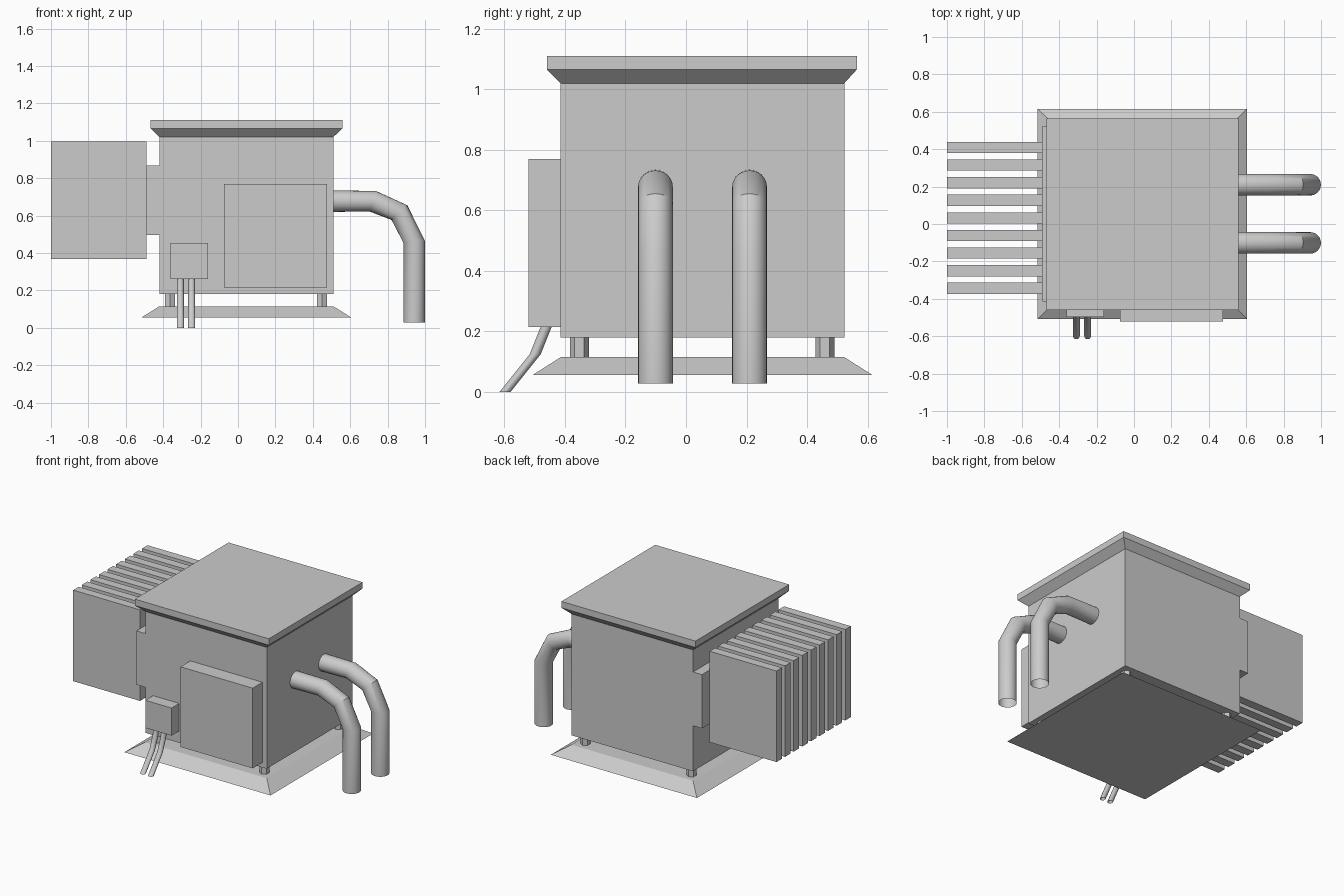
import bpy, bmesh, math
from mathutils import Vector

if "Cube" in bpy.data.objects:
    bpy.data.objects.remove(bpy.data.objects["Cube"])


def finish(name, bm, smooth=False):
    bmesh.ops.recalc_face_normals(bm, faces=bm.faces)
    me = bpy.data.meshes.new(name)
    bm.to_mesh(me)
    bm.free()
    ob = bpy.data.objects.new(name, me)
    bpy.context.collection.objects.link(ob)
    if smooth:
        bpy.ops.object.select_all(action='DESELECT')
        ob.select_set(True)
        bpy.context.view_layer.objects.active = ob
        bpy.ops.object.shade_smooth_by_angle(angle=math.radians(28))
    return ob


def loft(name, rings, caps=True, smooth=False):
    """Skin a list of closed rings of points with quads."""
    bm = bmesh.new()
    vs = [[bm.verts.new(p) for p in r] for r in rings]
    n = len(rings[0])
    for a, b in zip(vs, vs[1:]):
        for i in range(n):
            j = (i + 1) % n
            bm.faces.new((a[i], a[j], b[j], b[i]))
    if caps:
        bm.faces.new(vs[0])
        bm.faces.new(vs[-1])
    return finish(name, bm, smooth)


def rect(x0, x1, y0, y1, z):
    return [(x0, y0, z), (x1, y0, z), (x1, y1, z), (x0, y1, z)]


def box(name, x0, x1, y0, y1, z0, z1):
    return loft(name, [rect(x0, x1, y0, y1, z0), rect(x0, x1, y0, y1, z1)])


def circle(center, u, v, r, n):
    c, u, v = Vector(center), Vector(u).normalized(), Vector(v).normalized()
    return [c + r * (math.cos(2 * math.pi * i / n) * u + math.sin(2 * math.pi * i / n) * v)
            for i in range(n)]


X0, X1, Y0, Y1 = -0.42, 0.51, -0.414, 0.523

# Tank with the raised radiator flange on its left side, as one extruded profile
profile = [(X0, 0.18), (X1, 0.18), (X1, 1.02), (X0, 1.02),
           (X0, 0.867), (-0.488, 0.867), (-0.488, 0.495), (X0, 0.495)]
loft("tank_body", [[(x, y, z) for x, z in profile] for y in (Y0, Y1)])

# Flared lid and sloped plinth
lid = (-0.468, 0.558, -0.46, 0.565)
loft("lid", [rect(X0, X1, Y0, Y1, 1.02), rect(*lid, 1.066), rect(*lid, 1.11)])
loft("plinth", [rect(-0.515, 0.604, -0.507, 0.616, 0.056), rect(X0, X1, Y0, Y1, 0.115)])

# Hexagonal feet
for side, x in (("left", -0.363), ("right", 0.449)):
    for end, y in (("front", -0.352), ("back", 0.459)):
        loft(f"foot_{end}_{side}",
             [circle((x, y, z), (0, 1, 0), (1, 0, 0), 0.0315, 6) for z in (0.115, 0.18)])

# Cooling fins
for i in range(9):
    y = 0.409 - i * 0.0941
    box(f"cooling_fin_{i + 1}", -1.0, -0.488, y - 0.03, y + 0.03, 0.367, 0.997)

# Front cabinet and junction box
box("front_cabinet", -0.075, 0.477, -0.521, Y0, 0.215, 0.77)
box("junction_box", -0.36, -0.16, -0.498, Y0, 0.262, 0.453)

# Bent side pipes, mitred at each bend: (x, z, ring tilt from vertical)
bends = [(0.50, 0.677, 0), (0.72, 0.677, 18), (0.863, 0.616, 47),
         (0.942, 0.46, 84), (0.942, 0.028, 90)]
for i, y in enumerate((-0.101, 0.21)):
    rings = []
    for x, z, tilt in bends:
        t = math.radians(tilt)
        rings.append(circle((x, y, z), (0, 1, 0), (math.sin(t), 0, math.cos(t)), 0.0575, 24))
    loft(f"side_pipe_{i + 1}", rings, caps=False, smooth=True)

# Cables running from the junction box to the ground
for i, x in enumerate((-0.308, -0.248)):
    path = [(-0.452, 0.28), (-0.462, 0.215), (-0.498, 0.125), (-0.598, 0.0)]
    loft(f"cable_{i + 1}",
         [circle((x, y, z), (1, 0, 0), (0, 1, 0), 0.0182, 16) for y, z in path],
         caps=False, smooth=True)
